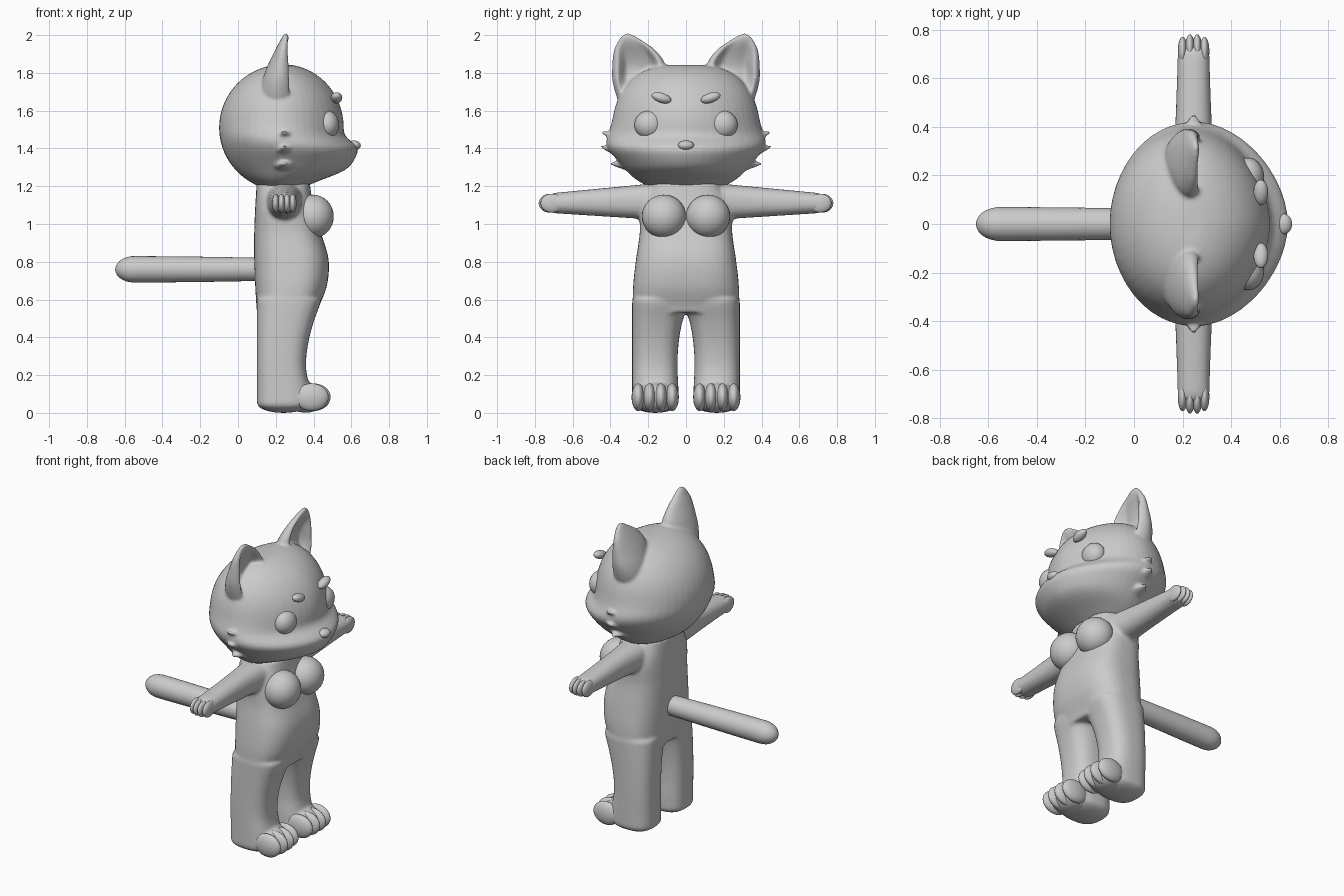
import bpy, bmesh, math
from mathutils import Matrix, Vector

SIDES = (1, -1)
# Which of (across, other, along) feeds x, y and z for each loft direction
ORDER = {"x": (2, 0, 1), "y": (0, 2, 1), "z": (0, 1, 2)}

cube = bpy.data.objects.get("Cube")
if cube:
    bpy.data.objects.remove(cube, do_unlink=True)

grey = bpy.data.materials.new("plain_grey")
grey.use_nodes = True
colour = [0.6] * 3 + [1]
grey.diffuse_color = colour
grey.node_tree.nodes["Principled BSDF"].inputs["Base Color"].default_value = colour


def curve(values, fraction):
    """Smooth value at a fraction along evenly spaced control values."""
    last = len(values) - 1
    place = fraction * last
    index = min(int(place), last - 1)
    f = place - index
    before, start, end, after = (values[max(0, min(last, index + k))] for k in (-1, 0, 1, 2))
    tangent_in, tangent_out = (end - before) / 2, (after - start) / 2
    rise = end - start
    return start + f * (tangent_in + f * (3 * rise - 2 * tangent_in - tangent_out
                                          + f * (tangent_in + tangent_out - 2 * rise)))


def loft(bm, axis, begin, end, rule, side=1, front=2, back=None, caps=(0, 0), dent=0, rings=28, segments=48):
    """Skin the cross-sections that the rule gives as (low u, high u, low v, high v)."""
    loops = []
    for i in range(rings + 1):
        fraction = (1 - math.cos(math.pi * i / rings)) / 2
        along = begin + (end - begin) * fraction
        low_u, high_u, low_v, high_v = rule(fraction)
        # Round off the ends
        scale = 1
        for cap, gap in zip(caps, (abs(along - begin), abs(end - along))):
            if gap < cap:
                scale = max(0.03, math.sqrt(1 - (1 - gap / cap) ** 2))
        hollow = dent * math.sin(math.pi * fraction) ** 2
        loop = []
        for k in range(segments):
            angle = math.tau * k / segments
            c, s = math.cos(angle), math.sin(angle)
            power = 2 / (front if c > 0 or back is None else back)
            u = (low_u + high_u) / 2 + scale * (high_u - low_u) / 2 * math.copysign(abs(c) ** power, c)
            v = (low_v + high_v) / 2 + scale * (high_v - low_v) / 2 * math.copysign(abs(s) ** power, s)
            if c > 0:
                u -= hollow * max(0, min(1, 3 * (0.8 - abs(s))))
            point = Vector([(u, v, along)[j] for j in ORDER[axis]])
            point.y *= side
            loop.append(bm.verts.new(point))
        loops.append(loop)
    for lower, upper in zip(loops, loops[1:]):
        for k in range(segments):
            bm.faces.new((lower[k - 1], lower[k], upper[k], upper[k - 1]))
    bm.faces.new(loops[0])
    bm.faces.new(loops[-1])


def ball(bm, centre, radii, roll=0):
    matrix = Matrix.Translation(centre) @ Matrix.Rotation(roll, 4, "X") @ Matrix.Diagonal((*radii, 1))
    bmesh.ops.create_uvsphere(bm, u_segments=32, v_segments=16, radius=1, matrix=matrix)


def finish(bm, name, voxel=None):
    """Turn the parts into one smooth object, fused when a voxel size is given."""
    bmesh.ops.recalc_face_normals(bm, faces=bm.faces)
    mesh = bpy.data.meshes.new(name)
    bm.to_mesh(mesh)
    bm.free()
    mesh.materials.append(grey)
    mesh.shade_smooth()
    part = bpy.data.objects.new(name, mesh)
    bpy.context.collection.objects.link(part)
    if voxel:
        fuse = part.modifiers.new("fuse", "REMESH")
        fuse.mode, fuse.voxel_size, fuse.use_smooth_shade = "VOXEL", voxel, True
        soften = part.modifiers.new("soften", "SMOOTH")
        soften.factor, soften.iterations = 0.5, 4


def torso(f):
    half = curve((.28, .28, .265, .245, .24, .18), f)
    return .1 - .015 * math.sin(math.pi * f), curve((.42, .47, .48, .44, .4, .38), f), -half, half


def leg(f):
    front = curve((.38, .38, .36, .37, .4, .44), f)
    inner = curve((.04, .04, .045, .04, .02, -.02), f)
    return .1, front, inner, .285


def arm(f):
    width = curve((.1, .08, .07, .065), f)
    height = .1 - .05 * f
    return .245 - width, .245 + width, 1.12 - .01 * f - height, 1.12 - .01 * f + height


def tail(f):
    half = .07 - .01 * f * f
    return -half, half, .76 - half, .76 + half


def head(f):
    z = head_bottom + (head_top - head_bottom) * f
    dome = math.sqrt(max(0, 1 - ((z - 1.51) / .335) ** 2))
    muzzle = .1 * math.exp(-((z - 1.345) / .1) ** 4)
    cheek = .04 * math.exp(-((z - 1.42) / .08) ** 2)
    half = .39 * dome ** .7 + cheek
    return .24 - .34 * dome, .24 + .32 * dome + muzzle, -half, half


def ear(f):
    return (curve((.14, .12, .13, .16, .2, .24), f), curve((.3, .31, .31, .3, .28, .27), f),
            curve((.18, .15, .12, .11, .17, .28), f), curve((.34, .37, .39, .39, .38, .34), f))


def tuft(z, rise):
    """Flat pointed lock of cheek fur that rises to its tip."""
    def rule(f):
        middle, width, thick = z + rise * f * f, .1 * (1 - f) + .01, .045 * (1 - f) + .005
        return .245 - width, .245 + width, middle - thick, middle + thick
    return rule


# Torso, legs, feet and arms fused into one soft body
bm = bmesh.new()
loft(bm, "z", .53, 1.23, torso, front=2.8, caps=(0, .02))
for side in SIDES:
    loft(bm, "z", 0, .6, leg, side, front=2.7, caps=(.05, 0))
    loft(bm, "y", .12, .745, arm, side, front=2.3, caps=(0, .05))
    ball(bm, (.36, side * .163, .08), (.1, .12, .08))
finish(bm, "body", .011)

# Toes and fingers, the middle two reaching further
toes, fingers = bmesh.new(), bmesh.new()
for side in SIDES:
    for k in range(4):
        reach = .01 if k in (1, 2) else 0
        ball(toes, (.39 + reach, side * (.073 + .06 * k), .083), (.09, .035, .073))
        ball(fingers, (.2 + .03 * k, side * (.71 + reach), 1.11), (.02, .06, .05))
finish(toes, "toes")
finish(fingers, "fingers")

# Chest
bm = bmesh.new()
for side in SIDES:
    ball(bm, (.397, side * .117, 1.04), (.11, .117, .115))
finish(bm, "chest")

# Tail
bm = bmesh.new()
loft(bm, "x", -.65, .15, tail, caps=(.1, 0))
finish(bm, "tail")

# Head with muzzle, ears and cheek tufts
bm = bmesh.new()
head_bottom, head_top = 1.195, 1.843
loft(bm, "z", head_bottom, head_top, head, front=1.8, back=2, rings=48)
for side in SIDES:
    loft(bm, "z", 1.6, 2.01, ear, side, caps=(0, .03), dent=.09)
    for tip, z, rise in ((.45, 1.45, .04), (.45, 1.38, .03), (.4, 1.31, .01)):
        loft(bm, "y", tip - .16, tip, tuft(z, rise), side)
finish(bm, "head", .009)

# Eyes, brows and nose
eyes, brows, nose = bmesh.new(), bmesh.new(), bmesh.new()
for side in SIDES:
    ball(eyes, (.47, side * .193, 1.525), (.065, .08, .076))
    ball(brows, (.522, side * .13, 1.668), (.03, .054, .026), side * .3)
ball(nose, (.615, 0, 1.416), (.035, .043, .026))
finish(eyes, "eyes")
finish(brows, "brows")
finish(nose, "nose")
